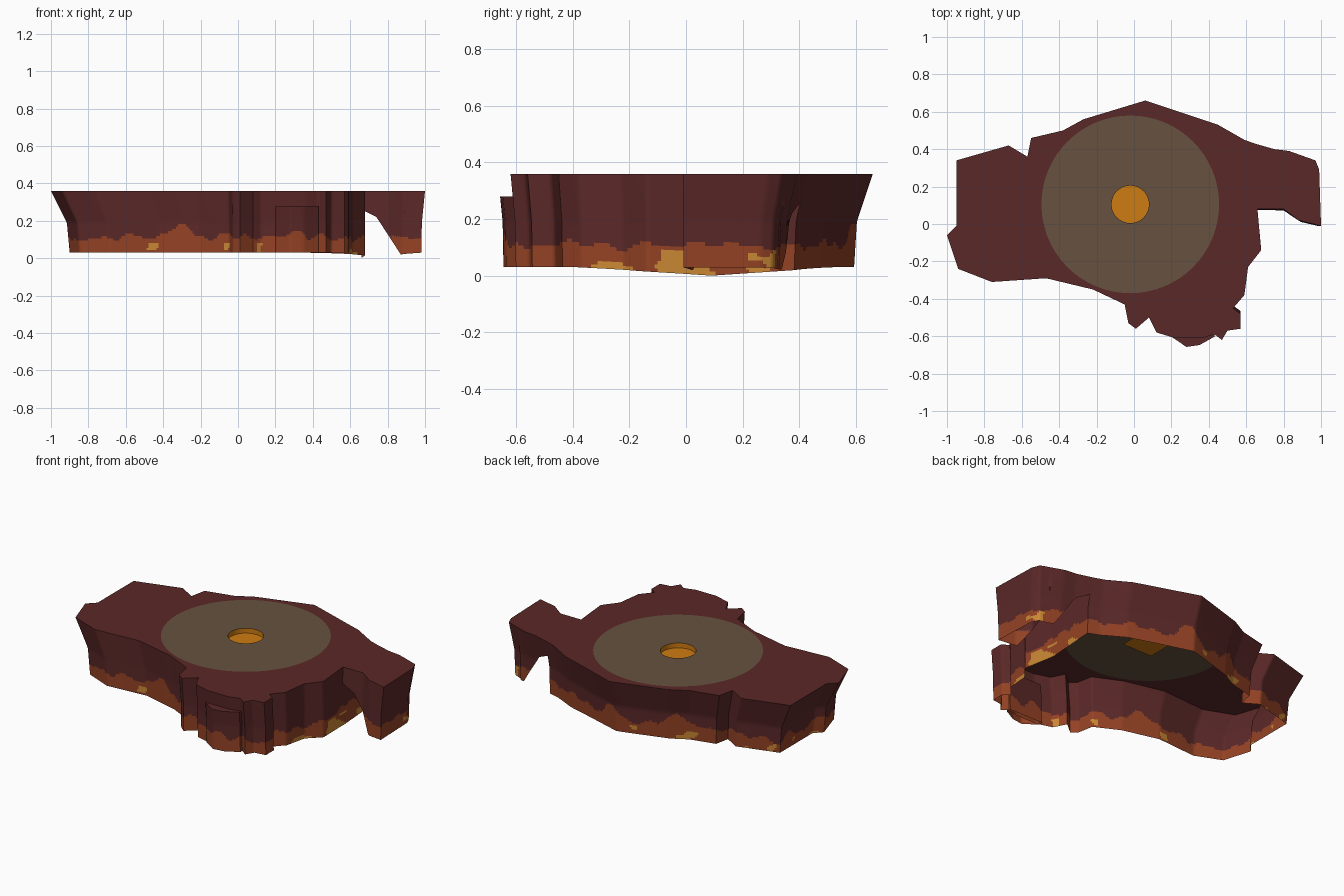
import bpy, bmesh, math
from mathutils import Vector, noise

if "Cube" in bpy.data.objects:
    bpy.data.objects.remove(bpy.data.objects["Cube"])

TOP = 0.36
CX, CY, R_DISC, R_HOLE = -0.02, 0.105, 0.475, 0.10

def material(name, rgb):
    m = bpy.data.materials.new(name)
    m.diffuse_color = (*rgb, 1)
    m.use_nodes = True
    m.node_tree.nodes["Principled BSDF"].inputs["Base Color"].default_value = m.diffuse_color
    return m

ROCK = material("dark red rock", (0.105, 0.021, 0.021))
EMBER = material("ember orange", (0.30, 0.055, 0.018))
GLOW = material("glowing yellow", (0.60, 0.25, 0.035))
STONE = material("brown stone", (0.135, 0.085, 0.052))
CORE = material("core orange", (0.62, 0.20, 0.006))

def clamp(v):
    return max(0.0, min(1.0, v))

def resample(pts, step=0.012):
    out = []
    for i, a in enumerate(pts):
        a, b = Vector(a), Vector(pts[(i + 1) % len(pts)])
        n = max(1, round((b - a).length / step))
        out += [a.lerp(b, k / n) for k in range(n)]
    return out

def taper(x, y, z):
    """Walls lean inward below the rim, mostly on the left and back."""
    d = TOP - z
    t = 0.85 * clamp(d / 0.17) + 0.15 * clamp((d - 0.17) / 0.16)
    x2 = x * (1 - 0.1 * t) if x < 0 else x - 0.02 * t * (x > 0.9)
    y2 = y * (1 - (0.1 if y > 0 else 0.03) * t)
    return Vector((x2, y2, z))

def body_bottom(x, y):
    return 0.03 - 0.03 * clamp((x - 0.2) / 0.46) * clamp(1 - abs(y - 0.1) / 0.5)

def arm_bottom(x, y):
    pts = [(0.6, 0.27), (0.66, 0.26), (0.74, 0.22), (0.87, 0.02), (1.01, 0.03)]
    for (x0, z0), (x1, z1) in zip(pts, pts[1:]):
        if x <= x1:
            return z0 + (z1 - z0) * (x - x0) / (x1 - x0)
    return pts[-1][1]

def paint(c):
    """Ragged ember band with drips, and glowing spots near the foot."""
    n = noise.noise(Vector((c.x * 11, c.y * 11, 3.0)))
    drip = noise.noise(Vector((c.x * 5, c.y * 5, 9.0)))
    spot = noise.noise(Vector((c.x * 10, c.y * 10, c.z * 14 + 20)))
    line = 0.108 + 0.04 * n + 0.16 * max(0, drip - 0.33)
    if c.z > line:
        return 0
    return 2 if spot > 0.36 and c.z < 0.085 else 1

def finish(name, bm, mats, angle):
    me = bpy.data.meshes.new(name)
    bm.to_mesh(me)
    bm.free()
    ob = bpy.data.objects.new(name, me)
    bpy.context.collection.objects.link(ob)
    for m in mats:
        me.materials.append(m)
    bpy.ops.object.select_all(action='DESELECT')
    ob.select_set(True)
    bpy.context.view_layer.objects.active = ob
    bpy.ops.object.shade_smooth_by_angle(angle=math.radians(angle))
    return ob

def circle(bm, r, z, n=64):
    return [bm.verts.new((CX + r * math.cos(2 * math.pi * i / n),
                          CY + r * math.sin(2 * math.pi * i / n), z)) for i in range(n)]

def ring_faces(bm, a, b):
    n = len(a)
    return [bm.faces.new((a[i], a[(i + 1) % n], b[(i + 1) % n], b[i])) for i in range(n)]

def shell(name, outline, top, bottom, rows=26, hole=False):
    """Open-bottomed rock shell: painted walls under a flat lid."""
    bm = bmesh.new()
    pts = resample(outline[::-1])          # counter-clockwise
    loops = []
    for r in range(rows + 1):
        loop = []
        for x, y in pts:
            z = top + (bottom(x, y) - top) * r / rows
            loop.append(bm.verts.new(taper(x, y, z)))
        loops.append(loop)
    for up, low in zip(loops, loops[1:]):
        for f in ring_faces(bm, low, up):
            f.material_index = paint(f.calc_center_median())
    rims = [loops[0]] + ([circle(bm, R_DISC, top)] if hole else [])
    edges = []
    for rim in rims:
        for i, v in enumerate(rim):
            w = rim[(i + 1) % len(rim)]
            edges.append(bm.edges.get((v, w)) or bm.edges.new((v, w)))
    res = bmesh.ops.triangle_fill(bm, use_beauty=True, edges=edges)
    for f in res["geom"]:
        if isinstance(f, bmesh.types.BMFace):
            f.normal_update()
            if f.normal.z < 0:
                f.normal_flip()
    return finish(name, bm, [ROCK, EMBER, GLOW], 60)

# Main rock body
body = [(-.95, .34), (-.67, .42), (-.57, .36), (-.55, .46), (-.38, .50), (-.27, .56),
        (.06, .66), (.45, .53), (.59, .45), (.66, .425), (.66, .08), (.68, -.14),
        (.61, -.23), (.59, -.38), (.53, -.45), (.57, -.48), (.57, -.56), (.50, -.57),
        (.47, -.62), (.43, -.59), (.36, -.61), (.22, -.61), (.12, -.58), (.08, -.50),
        (.01, -.56), (-.03, -.53), (-.05, -.43), (-.22, -.35), (-.47, -.29),
        (-.76, -.31), (-.94, -.24), (-1, -.06), (-.95, -.01)]
shell("rock_body", body, TOP, body_bottom, hole=True)

# Arched arm on the right
arm = [(.645, .43), (.75, .40), (.83, .39), (.97, .34), (.99, .29), (1.0, -.01),
       (.88, .02), (.80, .08), (.645, .08)]
shell("side_arm", arm, TOP, arm_bottom)

# Low block against the front
block = [(.20, -.58), (.43, -.58), (.43, -.61), (.35, -.655), (.28, -.665), (.20, -.61)]
shell("front_block", block, 0.28, body_bottom)

# Stone disc inlaid in the top
bm = bmesh.new()
ring_faces(bm, circle(bm, R_DISC, TOP), circle(bm, R_HOLE, TOP))
bmesh.ops.recalc_face_normals(bm, faces=bm.faces)
for f in bm.faces:
    if f.normal.z < 0:
        f.normal_flip()
finish("stone_disc", bm, [STONE], 30)

# Glowing cup: hole wall facing inward, square floor beneath
bm = bmesh.new()
ring_faces(bm, circle(bm, R_HOLE, TOP), circle(bm, R_HOLE, TOP - 0.03))
h = R_HOLE + 0.003
bm.faces.new([bm.verts.new((CX + a * h, CY + b * h, TOP - 0.03))
              for a, b in ((-1, -1), (1, -1), (1, 1), (-1, 1))])
finish("glowing_core", bm, [CORE], 30)
